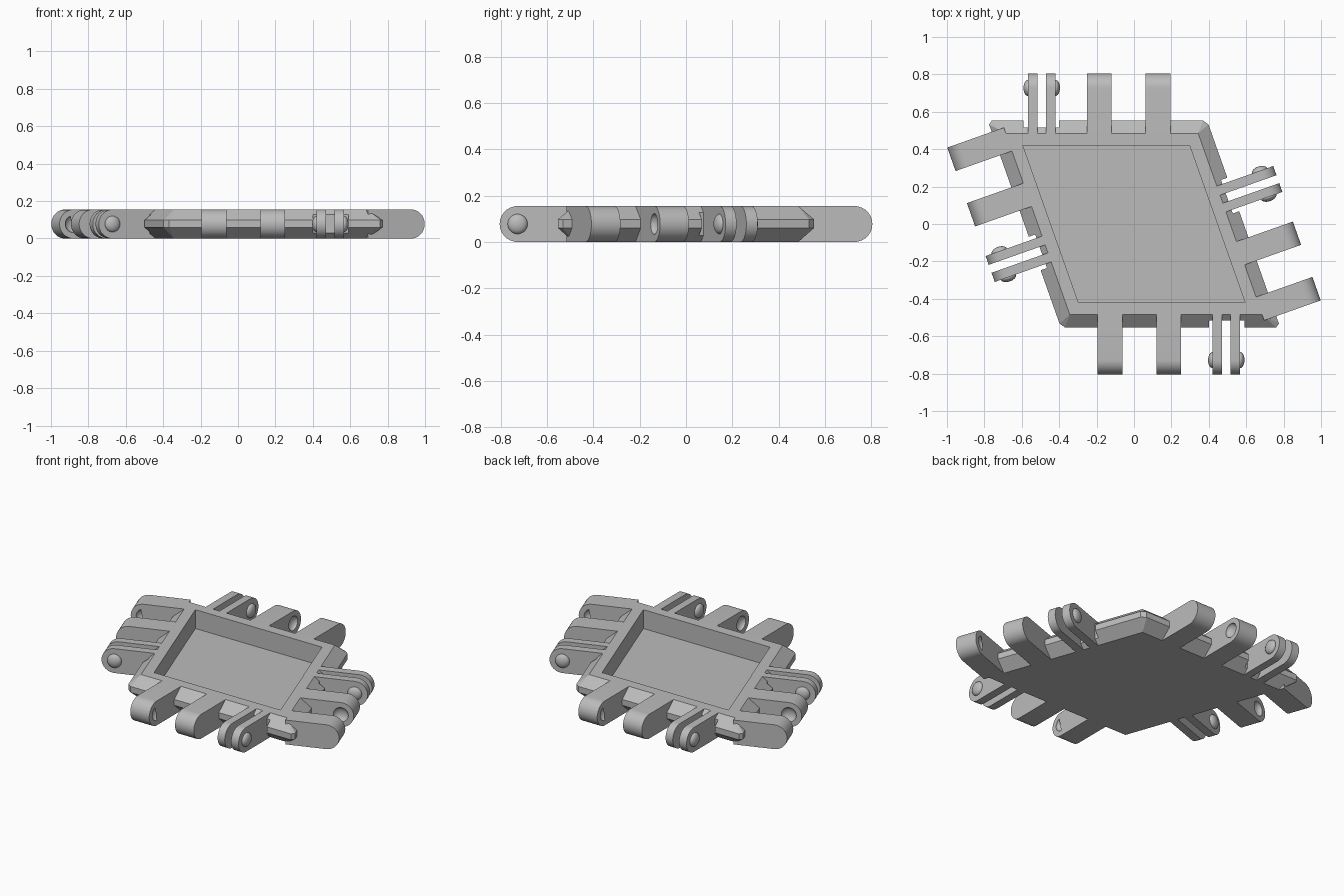
import bpy, bmesh, math
from mathutils import Vector, Matrix

old = bpy.data.objects.get("Cube")
if old:
    bpy.data.objects.remove(old, do_unlink=True)

grey = bpy.data.materials.new("plain grey")
grey.use_nodes = True
COLOUR = (0.5, 0.5, 0.5, 1)
grey.diffuse_color = COLOUR
grey.node_tree.nodes["Principled BSDF"].inputs["Base Color"].default_value = COLOUR

H = 0.155            # tile thickness
MID = H / 2
REACH = 0.805        # distance of the hinge tips from the centre
PIN = REACH - MID    # hinge axis distance
ACUTE = math.acos(1 / 3)


def make(name, bm, matrix=Matrix()):
    bmesh.ops.recalc_face_normals(bm, faces=bm.faces)
    mesh = bpy.data.meshes.new(name)
    bm.to_mesh(mesh)
    bm.free()
    mesh.transform(matrix)
    mesh.materials.append(grey)
    ob = bpy.data.objects.new(name, mesh)
    bpy.context.collection.objects.link(ob)
    return ob


def activate(ob):
    bpy.ops.object.select_all(action='DESELECT')
    ob.select_set(True)
    bpy.context.view_layer.objects.active = ob


def smooth(ob):
    activate(ob)
    bpy.ops.object.shade_smooth_by_angle(angle=math.radians(35))


def cut(ob, cutter):
    cutter.hide_render = True
    activate(ob)
    mod = ob.modifiers.new("cut", 'BOOLEAN')
    mod.operation, mod.solver, mod.object = 'DIFFERENCE', 'EXACT', cutter
    bpy.ops.object.modifier_apply(modifier=mod.name)
    bpy.data.objects.remove(cutter, do_unlink=True)


def rhombus(half, z):
    """Corners of a rhombus whose sides lie at distance half from the centre."""
    side = 2 * half / math.sin(ACUTE)
    a = Vector((side / 2, 0, 0))
    b = Vector((-math.cos(ACUTE), math.sin(ACUTE), 0)) * side / 2
    return [p + Vector((0, 0, z)) for p in (a + b, b - a, -a - b, a - b)]


def clipped(half, z, size=0.022):
    """Rhombus with its tips cut off."""
    c = rhombus(half, z)
    out = []
    for i, p in enumerate(c):
        for q in (c[i - 1], c[(i + 1) % 4]):
            out.append(p + (q - p).normalized() * size)
    return out


def hull(name, points):
    bm = bmesh.new()
    for p in points:
        bm.verts.new(p)
    bmesh.ops.convex_hull(bm, input=bm.verts)
    bmesh.ops.dissolve_limit(bm, angle_limit=0.01, verts=bm.verts, edges=bm.edges)
    return make(name, bm)


def box(name, x, y, z, matrix):
    bm = bmesh.new()
    bmesh.ops.create_cube(bm, size=1)
    for v in bm.verts:
        v.co = [r[0] + (c + 0.5) * (r[1] - r[0]) for c, r in zip(v.co, (x, y, z))]
    return make(name, bm, matrix)


def arm(name, u0, u1, matrix):
    """Round-ended hinge arm reaching outward along local x."""
    arc = [(PIN + MID * math.cos(t), MID + MID * math.sin(t))
           for t in (math.pi * (i / 20 - 0.5) for i in range(21))]
    bm = bmesh.new()
    face = bm.faces.new([bm.verts.new((x, u0, z)) for x, z in [(0.484, 0)] + arc + [(0.484, H)]])
    new = bmesh.ops.extrude_face_region(bm, geom=[face])["geom"]
    bmesh.ops.translate(bm, verts=[g for g in new if isinstance(g, bmesh.types.BMVert)],
                        vec=(0, u1 - u0, 0))
    return make(name, bm, matrix)


def button(name, u, radius, depth, matrix):
    """Flattened ball centred on the hinge axis."""
    bm = bmesh.new()
    bmesh.ops.create_uvsphere(bm, u_segments=24, v_segments=16, radius=1)
    bmesh.ops.transform(bm, verts=bm.verts, matrix=Matrix.Translation((PIN, u, MID))
                        @ Matrix.Diagonal((radius, depth, radius, 1)))
    return make(name, bm, matrix)


# Tile with a double-bevelled rim and a sunken tray
tile = hull("tile_body", rhombus(0.485, 0) + clipped(0.553, 0.06)
            + clipped(0.553, 0.098) + rhombus(0.485, H))
cut(tile, hull("tray_cutter", rhombus(0.42, 0.035) + rhombus(0.42, 0.3)))

# Hinge parts on each side: outward direction and shift along the side
skew = math.pi / 2 - ACUTE
sides = {"back": (math.pi / 2, 0), "right": (math.pi + skew, -0.523),
         "front": (-math.pi / 2, 0), "left": (skew, -0.523)}

for side, (angle, s) in sides.items():
    turn = Matrix.Rotation(angle, 4, 'Z')

    # Clearance in the rim around the clip fingers
    cut(tile, box("rim_cutter", (0.517, 0.7), (s + 0.4, s + 0.59), (-0.1, 0.3), turn))

    # Wide knuckles with sockets on the faces towards each other
    for label, u0, u1, inner in (("outer", -0.195, -0.062, -0.062), ("inner", 0.12, 0.252, 0.12)):
        knuckle = arm(f"{side}_{label}_knuckle", s + u0, s + u1, turn)
        cut(knuckle, button("socket_cutter", s + inner, 0.045, 0.028, turn))
        smooth(knuckle)

    # Thin clip fingers with buttons on their outward faces
    for label, u0, u1, face in (("first", 0.42, 0.47, 0.42), ("second", 0.515, 0.567, 0.567)):
        smooth(arm(f"{side}_{label}_finger", s + u0, s + u1, turn))
        smooth(button(f"{side}_{label}_button", s + face, 0.043, 0.024, turn))
